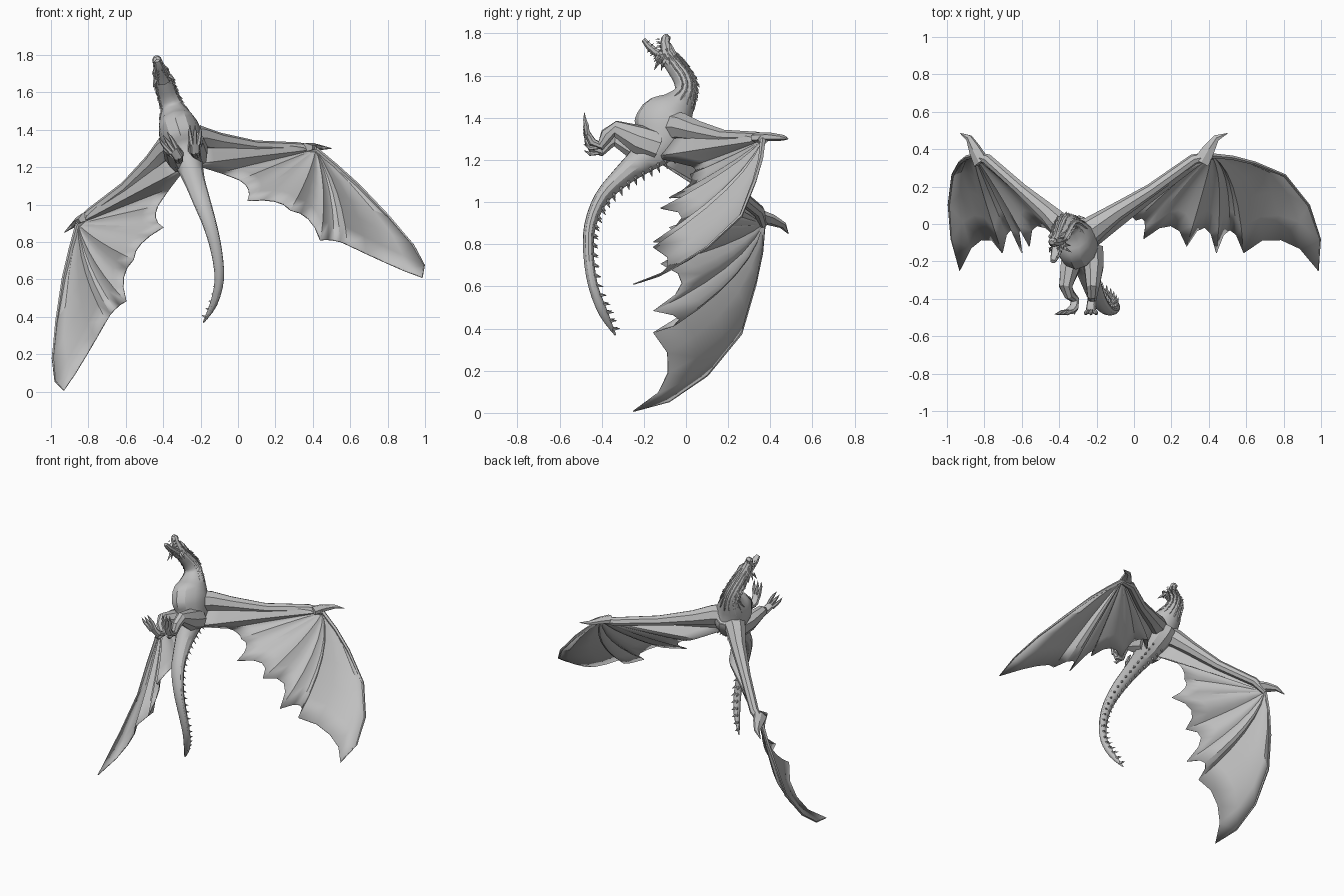
import bpy, bmesh, math, random
from mathutils import Vector, Matrix

random.seed(4)
if "Cube" in bpy.data.objects:
    bpy.data.objects.remove(bpy.data.objects["Cube"])

# The creature is banked: its symmetry plane passes through CENTRE with normal SIDE
CENTRE = Vector((-.31, 0, 1.38))
SIDE = Vector((.954, 0, .3)).normalized()
BACK = Vector((0, 1, 0))
UP = SIDE.cross(BACK)
VERTICAL = Vector((0, 0, 1))
MIRROR = Matrix.Translation(CENTRE) @ Matrix.Scale(-1, 4, SIDE) @ Matrix.Translation(-CENTRE)

hide = bpy.data.materials.new("grey_hide")
hide.use_nodes = True
hide.diffuse_color = (.52, .52, .52, 1)
hide.node_tree.nodes["Principled BSDF"].inputs["Base Color"].default_value = hide.diffuse_color


def at(side, back, up):
    """Point in the banked frame of the body."""
    return CENTRE + SIDE * side + BACK * back + UP * up


def make_object(name, bm, thickness=0):
    bmesh.ops.recalc_face_normals(bm, faces=bm.faces)
    mesh = bpy.data.meshes.new(name)
    bm.to_mesh(mesh)
    mesh.materials.append(hide)
    for face in mesh.polygons:
        face.use_smooth = True
    mesh.set_sharp_from_angle(angle=math.radians(30))
    obj = bpy.data.objects.new(name, mesh)
    bpy.context.collection.objects.link(obj)
    if thickness:
        solid = obj.modifiers.new("thickness", "SOLIDIFY")
        solid.thickness = thickness
        solid.offset = 0


def make_pair(name, bm, thickness=0):
    """Left part and its reflection in the banked plane."""
    make_object("left_" + name, bm, thickness)
    bm.transform(MIRROR)
    make_object("right_" + name, bm, thickness)
    bm.free()


def tube(bm, path, sizes, sides=8, lateral=SIDE):
    """Closed tube; each size is a radius or (half width, half depth)."""
    path = [Vector(p) for p in path]
    rings, frames = [], []
    for i, point in enumerate(path):
        tangent = (path[min(i + 1, len(path) - 1)] - path[max(i - 1, 0)]).normalized()
        guide = BACK if abs(tangent.dot(lateral)) > .9 else lateral
        depth = tangent.cross(guide).normalized()
        across = depth.cross(tangent)
        size = sizes[i]
        w, d = size if isinstance(size, tuple) else (size, size)
        frames.append((point, tangent, across, depth, w, d))
        angles = [math.tau * k / sides for k in range(sides)]
        rings.append([bm.verts.new(point + across * w * math.cos(a) + depth * d * math.sin(a))
                      for a in angles])
    for low, high in zip(rings, rings[1:]):
        for k in range(sides):
            n = (k + 1) % sides
            bm.faces.new((low[k], low[n], high[n], high[k]))
    bm.faces.new(rings[0][::-1])
    bm.faces.new(rings[-1])
    return frames


def spike(bm, base, direction, length, radius):
    direction = direction.normalized()
    tube(bm, [base - direction * radius, base + direction * length], [radius, radius * .05], 4)


def smooth_rows(rows, steps):
    """Catmull-Rom resampling of rows of numbers."""
    rows = [Vector(r) for r in rows]
    result = []
    for i in range(len(rows) - 1):
        a, b, c, d = rows[max(i - 1, 0)], rows[i], rows[i + 1], rows[min(i + 2, len(rows) - 1)]
        for k in range(steps):
            t = k / steps
            result.append((b * 2 + (c - a) * t + (a * 2 - b * 5 + c * 4 - d) * t * t
                           + (b * 3 - a - c * 3 + d) * t ** 3) / 2)
    return result + [rows[-1]]


# Body, from tail tip to nape: x, y, z, half width, half depth
SPINE = [
    (-.185, -.335, .37, .004, .004), (-.13, -.39, .47, .02, .022),
    (-.1, -.44, .6, .025, .023), (-.115, -.462, .75, .03, .025),
    (-.15, -.455, .89, .037, .028), (-.195, -.4, 1.02, .047, .036),
    (-.23, -.305, 1.12, .055, .05), (-.255, -.21, 1.2, .07, .072),
    (-.275, -.14, 1.27, .088, .11), (-.297, -.105, 1.34, .106, .147),
    (-.316, -.085, 1.4, .11, .137), (-.333, -.04, 1.455, .093, .086),
    (-.352, -.003, 1.52, .06, .054), (-.373, -.01, 1.58, .052, .05),
    (-.392, -.05, 1.64, .046, .044), (-.405, -.08, 1.68, .04, .04)]
rows = smooth_rows(SPINE, 3)
body = bmesh.new()
frames = tube(body, [r[:3] for r in rows], [(r[3], r[4]) for r in rows], 12)
make_object("body", body)

# Paired tail spines, and a mane of scales round the neck
tail_spikes, mane = bmesh.new(), bmesh.new()
for point, tangent, across, depth, w, d in frames[1:25]:
    for s in (-1, 1):
        base = point + across * s * w * .4 + depth * d * .85
        spike(tail_spikes, base, depth + across * s * .4 - tangent * .5, .03, .013)
for point, tangent, across, depth, w, d in frames[34:]:
    for shift in (0, .012):
        for k in range(9):
            a = math.radians(-20 + 27.5 * k)
            out = across * math.cos(a) + depth * math.sin(a)
            base = point + tangent * shift + across * w * .9 * math.cos(a) + depth * d * .9 * math.sin(a)
            spike(mane, base, out * .6 - tangent, random.uniform(.024, .04), .01)
make_object("tail_spines", tail_spikes)
make_object("neck_scales", mane)

# Head with open jaws pointing up
head = bmesh.new()
tube(head, [at(0, -.05, .27), at(0, -.08, .315), at(0, -.092, .355), at(0, -.1, .395),
            at(0, -.095, .42), at(0, -.1, .432)],
     [(.04, .04), (.047, .042), (.036, .03), (.027, .022), (.024, .022), (.014, .012)], 8)
make_object("skull", head)
jaw = bmesh.new()
tube(jaw, [at(0, -.09, .295), at(0, -.13, .335), at(0, -.175, .375), at(0, -.2, .408)],
     [(.04, .03), (.032, .02), (.025, .017), (.015, .012)], 8)
make_object("lower_jaw", jaw)

# Horns, brows, cheek spikes, teeth and eyes of one side
face = bmesh.new()
for k in range(4):
    spike(face, at(.03 + .005 * k, -.06 - .025 * k, .32 - .005 * k),
          SIDE * (.2 + .15 * k) + BACK * (.6 - .4 * k) - UP, .055 - .006 * k, .012)
    spike(face, at(.022, -.118 - .004 * k, .345 + .02 * k), -BACK, .016, .004)
    spike(face, at(.026 - .003 * k, -.128 - .018 * k, .342 + .016 * k), BACK + UP, .018, .004)
    spike(face, at(.025 - .005 * k, -.125 - .015 * k, .315 + .015 * k), -BACK - UP * .8, .02, .008)
tube(face, [at(.036, -.05, .32), at(.034, -.068, .35), at(.02, -.075, .385)], [.009, .012, .003], 5)
bmesh.ops.create_icosphere(face, subdivisions=1, radius=.008,
                           matrix=Matrix.Translation(at(.034, -.09, .35)))
spike(face, at(.014, -.082, .41), BACK + UP, .014, .008)
make_pair("face_details", face)

# Legs with raised, clawed feet
leg = bmesh.new()
tube(leg, [(-.235, -.14, 1.265), (-.215, -.23, 1.3), (-.22, -.335, 1.348), (-.223, -.375, 1.318),
           (-.225, -.405, 1.268), (-.23, -.445, 1.283), (-.23, -.47, 1.33)],
     [.075, (.054, .07), (.037, .04), (.028, .034), .024, (.026, .021), (.028, .014)], 8)
for k in (-1, 0, 1):
    root = Vector((-.23 + k * .018, -.468, 1.32))
    knuckle = root + Vector((k * .007, -.004, .045))
    tube(leg, [root, knuckle, knuckle + Vector((k * .003, -.008, .025)),
               knuckle + Vector((k * .002, -.01, .06))], [.013, .012, .009, .001], 6)
tube(leg, [(-.225, -.405, 1.265), (-.225, -.455, 1.255), (-.225, -.485, 1.275)], [.013, .01, .001], 6)
make_pair("leg", leg)

# Wing: ribs fan out from the wrist; the first is the leading edge
WRIST = Vector((.415, .365, 1.295))
SHOULDER = Vector((-.26, -.03, 1.38))
EDGE = [WRIST, (.525, .355, 1.205), (.645, .325, 1.1), (.805, .26, .935),
        (.935, .1, .785), (.995, -.08, .675), (.985, -.25, .61)]
# Other ribs: tip, how far the rib bows, scallop depth and sag of the web before it
TIPS = [((.585, -.155, .785), .9, .05, 1.25), ((.44, -.155, .81), .8, .07, 1.2),
        ((.28, -.12, .97), .6, .11, .7), ((.05, -.08, 1.02), .4, .1, .5),
        ((.01, .02, 1.13), .25, .06, .3), ((-.1, .03, 1.17), .1, .02, .2),
        ((-.24, -.15, 1.215), .1, 0, 0), (SHOULDER, 0, 0, 0)]
BOW = Vector((.035, .1, .02))
SAG = Vector((0, .06, -.025))
STEPS = len(EDGE) - 1


def along(points, s):
    i = min(int(s * STEPS), STEPS - 1)
    return points[i].lerp(points[i + 1], s * STEPS - i)


ribs = [[Vector(p) for p in EDGE]]
for tip, bow, scallop, sag in TIPS:
    ribs.append([WRIST.lerp(Vector(tip), j / STEPS) + BOW * bow * 4 * (j / STEPS) * (1 - j / STEPS)
                 for j in range(STEPS + 1)])

columns = [ribs[0]]
for first, second, (tip, bow, scallop, sag) in zip(ribs, ribs[1:], TIPS):
    for f in (.25, .5, .75, 1):
        arch = max(math.sin(math.pi * f), 0) ** .7
        column = []
        for j in range(STEPS + 1):
            s = j / STEPS * (1 - scallop * arch)
            column.append(along(first, s).lerp(along(second, s), f) + SAG * sag * arch * s)
        columns.append(column)

membrane = bmesh.new()
grid = [[membrane.verts.new(p) for p in column] for column in columns]
for a, b in zip(grid, grid[1:]):
    for j in range(STEPS):
        membrane.faces.new((a[j], a[j + 1], b[j + 1], b[j]))
bmesh.ops.remove_doubles(membrane, verts=membrane.verts, dist=.0005)
make_pair("wing_membrane", membrane, .006)

# Wing arm, leading edge bone and wrist claw
arm = bmesh.new()
tube(arm, [(-.31, -.09, 1.355), (-.2, -.01, 1.355), (-.1, .06, 1.335), (.09, .18, 1.308),
           (.32, .345, 1.303), WRIST], [.085, .066, .05, .035, .03, .022], 8, VERTICAL)
tube(arm, [(.36, .33, 1.305), (.4, .4, 1.31), (.44, .46, 1.305), (.5, .485, 1.3)],
     [(.024, .05), (.02, .038), (.014, .02), .002], 6, VERTICAL)
tube(arm, ribs[0], [.014 * (1 - .8 * j / STEPS) for j in range(STEPS + 1)], 5, VERTICAL)
make_pair("wing_bones", arm)
